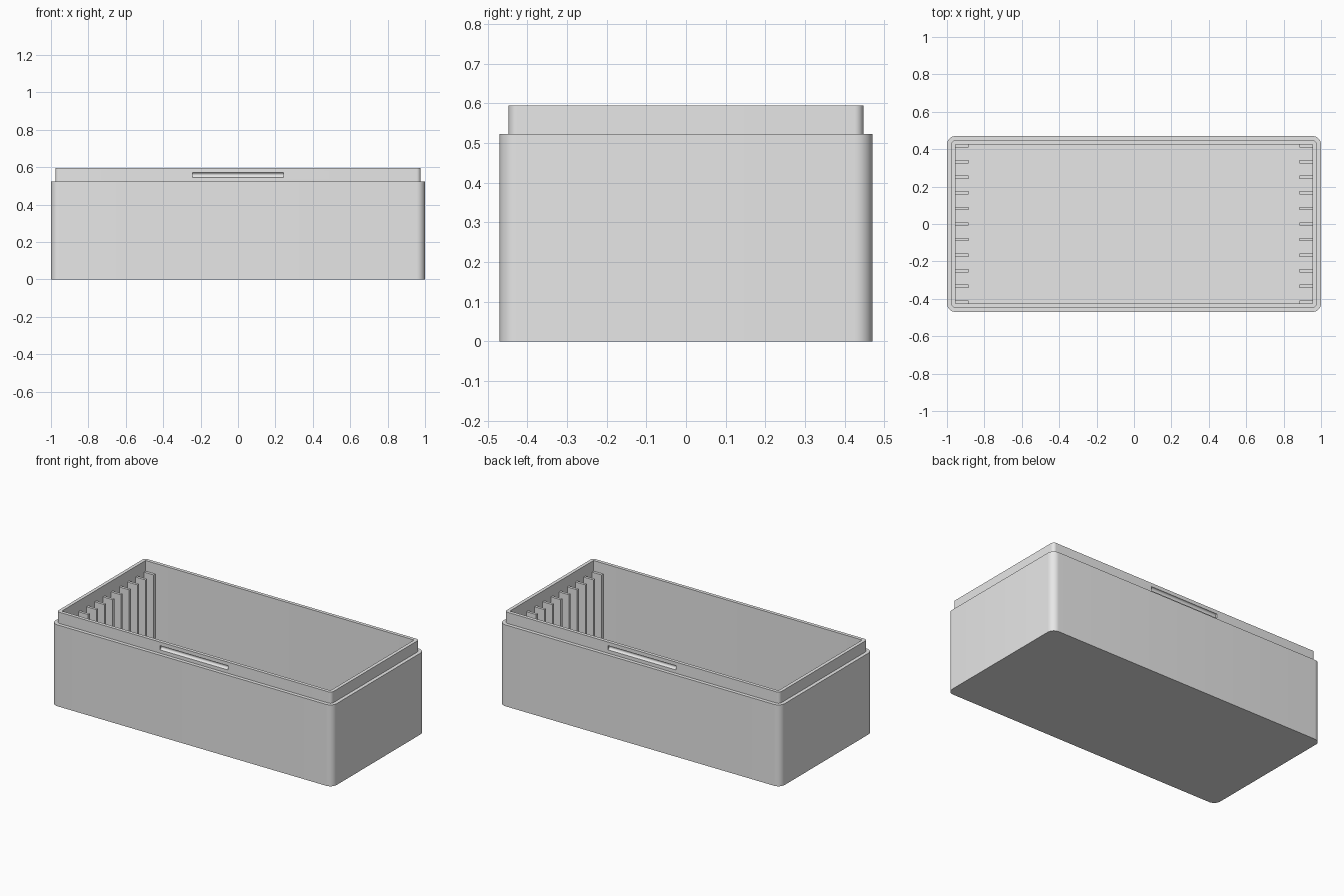
import bpy, bmesh, math

if "Cube" in bpy.data.objects:
    bpy.data.objects.remove(bpy.data.objects["Cube"])

GREY = (0.8, 0.8, 0.8, 1.0)
grey = bpy.data.materials.new("plain grey")
grey.use_nodes = True
grey.diffuse_color = GREY
grey.node_tree.nodes["Principled BSDF"].inputs["Base Color"].default_value = GREY

HALF_X, HALF_Y = 1.0, 0.47
SHOULDER, RIM, FLOOR = 0.523, 0.595, 0.045
STEP, WALL, CORNER = 0.023, 0.045, 0.045


def finish(bm, name):
    bmesh.ops.recalc_face_normals(bm, faces=bm.faces)
    mesh = bpy.data.meshes.new(name)
    bm.to_mesh(mesh)
    bm.free()
    mesh.materials.append(grey)
    obj = bpy.data.objects.new(name, mesh)
    bpy.context.collection.objects.link(obj)
    return obj


def activate(obj):
    bpy.ops.object.select_all(action='DESELECT')
    obj.select_set(True)
    bpy.context.view_layer.objects.active = obj


def ring(bm, inset, z, segments=10):
    """Rounded rectangle of vertices, inset from the outer wall."""
    r = max(CORNER - inset, 0.002)
    cx, cy = HALF_X - inset - r, HALF_Y - inset - r
    verts = []
    for q, (sx, sy) in enumerate([(1, 1), (-1, 1), (-1, -1), (1, -1)]):
        for i in range(segments + 1):
            a = (q + i / segments) * math.pi / 2
            verts.append(bm.verts.new((sx * cx + r * math.cos(a),
                                       sy * cy + r * math.sin(a), z)))
    return verts


# Shell: outer wall, shoulder, raised lip, inner wall and floor
bm = bmesh.new()
levels = [(0, 0), (0, SHOULDER), (STEP, SHOULDER), (STEP, RIM),
          (WALL, RIM), (WALL, FLOOR)]
rings = [ring(bm, inset, z) for inset, z in levels]
for a, b in zip(rings, rings[1:]):
    for i in range(len(a)):
        j = (i + 1) % len(a)
        bm.faces.new((a[i], a[j], b[j], b[i]))
bm.faces.new(rings[0])
bm.faces.new(rings[-1])
shell = finish(bm, "box_shell")

# Half-round catch grooves in the front and back of the lip
for side, y in (("front", -1), ("back", 1)):
    bpy.ops.mesh.primitive_cylinder_add(
        vertices=24, radius=0.0135, depth=0.486,
        location=(0, y * (HALF_Y - STEP), 0.558), rotation=(0, math.pi / 2, 0))
    cutter = bpy.context.object
    cutter.name = side + "_groove_cutter"
    cutter.hide_render = True
    cutter.data.materials.append(grey)
    activate(shell)
    cut = shell.modifiers.new("groove", 'BOOLEAN')
    cut.operation = 'DIFFERENCE'
    cut.solver = 'EXACT'
    cut.object = cutter
    bpy.ops.object.modifier_apply(modifier=cut.name)
    bpy.data.objects.remove(cutter)

activate(shell)
bpy.ops.object.shade_smooth_by_angle(angle=math.radians(30))

# Divider ribs on both inner end walls
RIB_TOP, RIB_LENGTH, RIB_WIDTH, COUNT = 0.527, 0.07, 0.017, 11
span = HALF_Y - WALL - RIB_WIDTH / 2
for side, s in (("left", 1), ("right", -1)):
    bm = bmesh.new()
    for i in range(COUNT):
        y = -span + 2 * span * i / (COUNT - 1)
        verts = bmesh.ops.create_cube(bm, size=1)["verts"]
        bmesh.ops.scale(bm, verts=verts,
                        vec=(RIB_LENGTH, RIB_WIDTH, RIB_TOP - FLOOR))
        bmesh.ops.translate(bm, verts=verts, vec=(
            s * (HALF_X - WALL - RIB_LENGTH / 2), y, (RIB_TOP + FLOOR) / 2))
    finish(bm, side + "_divider_ribs")
